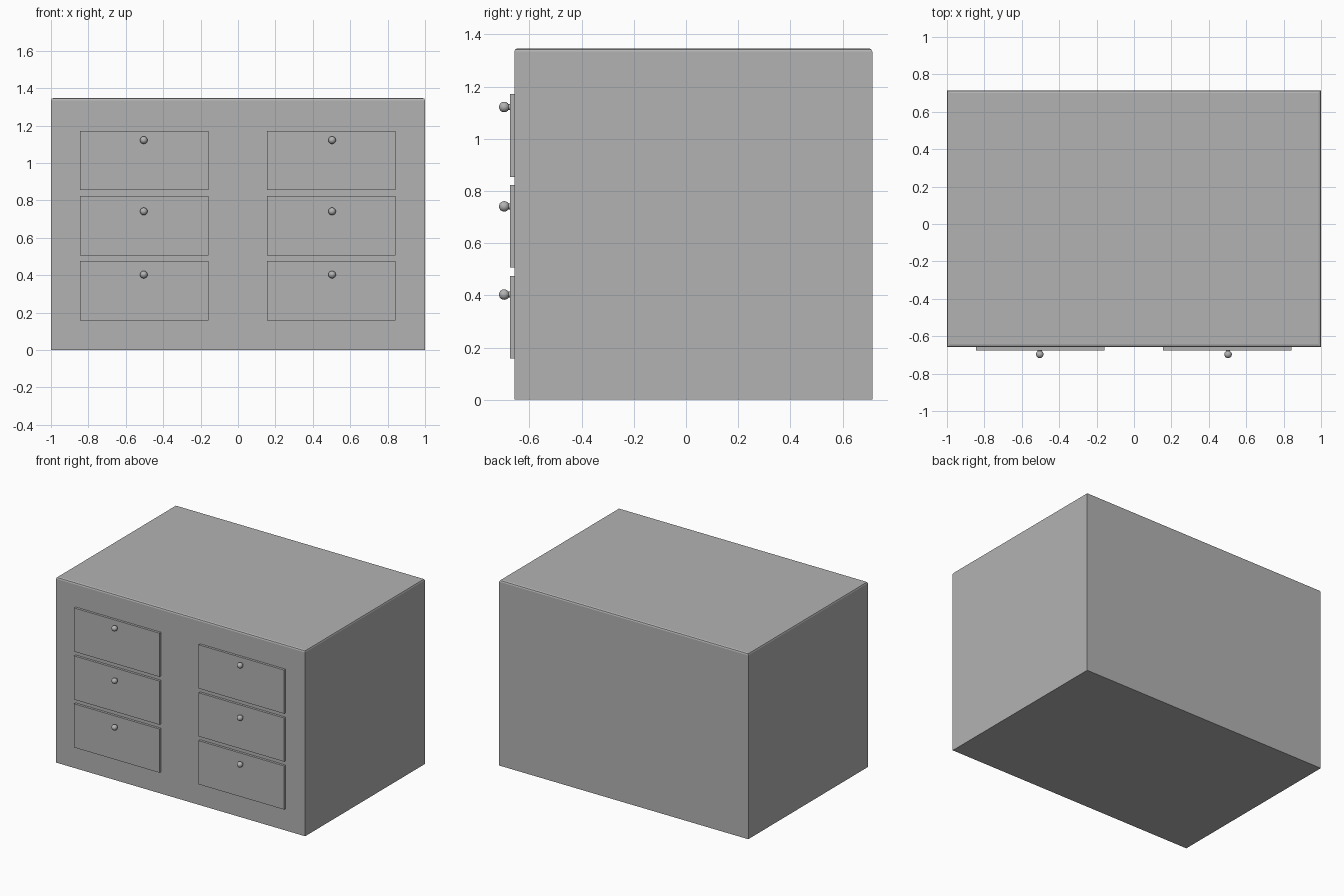
import bpy, bmesh, math

if "Cube" in bpy.data.objects:
    bpy.data.objects.remove(bpy.data.objects["Cube"])

FRONT, BACK = -0.658, 0.714

grey = bpy.data.materials.new("dark_grey")
grey.diffuse_color = (0.45, 0.45, 0.45, 1)
grey.use_nodes = True
grey.node_tree.nodes["Principled BSDF"].inputs["Base Color"].default_value = grey.diffuse_color


def finish(name):
    ob = bpy.context.object
    ob.name = name
    ob.data.materials.append(grey)
    return ob


def box(name, x0, x1, y0, y1, z0, z1):
    bpy.ops.mesh.primitive_cube_add(size=1, location=((x0 + x1) / 2, (y0 + y1) / 2, (z0 + z1) / 2))
    ob = finish(name)
    ob.scale = (x1 - x0, y1 - y0, z1 - z0)
    bpy.ops.object.transform_apply(location=False, rotation=False, scale=True)
    return ob


# cabinet body with a narrow eased top rim
body = box("cabinet_body", -1, 1, FRONT, BACK, 0, 1.347)
bm = bmesh.new()
bm.from_mesh(body.data)
top = max(v.co.z for v in bm.verts)
rim = [e for e in bm.edges if all(v.co.z > top - 1e-4 for v in e.verts)]
bmesh.ops.bevel(bm, geom=rim, offset=0.013, segments=2, profile=0.5, affect='EDGES')
bm.to_mesh(body.data)
bm.free()


# knob: short stem with a ball on the end
def knob(label, x, z):
    bpy.ops.mesh.primitive_cylinder_add(vertices=20, radius=0.011, depth=0.024,
                                        location=(x, -0.682, z), rotation=(math.pi / 2, 0, 0))
    finish("knob_stem_" + label)
    bpy.ops.object.shade_smooth_by_angle(angle=math.radians(30))
    bpy.ops.mesh.primitive_uv_sphere_add(segments=32, ring_count=16, radius=0.02,
                                         location=(x, -0.697, z), rotation=(math.pi / 2, 0, 0))
    finish("knob_ball_" + label)
    bpy.ops.object.shade_smooth()


# two columns of three drawer fronts
rows = [("bottom", 0.158, 0.475, 0.403), ("middle", 0.506, 0.823, 0.741), ("top", 0.854, 1.171, 1.122)]
for side, x0, x1, kx in (("left", -0.844, -0.157, -0.504), ("right", 0.156, 0.843, 0.503)):
    for row, z0, z1, kz in rows:
        label = side + "_" + row
        box("drawer_front_" + label, x0, x1, -0.675, FRONT + 0.01, z0, z1)
        knob(label, kx, kz)
